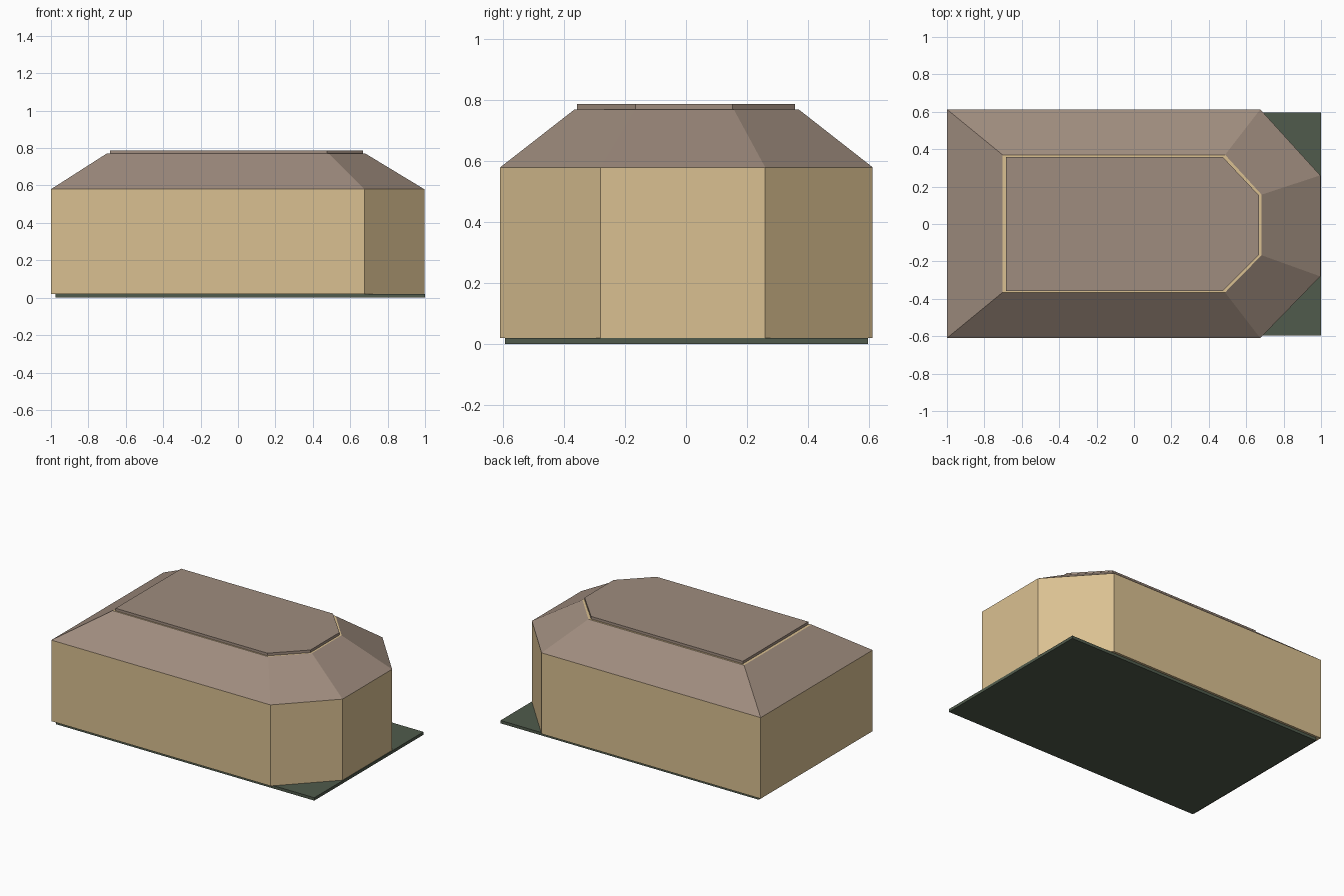
import bpy, bmesh

if "Cube" in bpy.data.objects:
    bpy.data.objects.remove(bpy.data.objects["Cube"])

def material(name, rgb):
    # sRGB 0-255 to linear
    lin = [((c / 255 + 0.055) / 1.055) ** 2.4 for c in rgb]
    m = bpy.data.materials.new(name)
    m.diffuse_color = (*lin, 1)
    m.use_nodes = True
    m.node_tree.nodes["Principled BSDF"].inputs["Base Color"].default_value = m.diffuse_color
    return m

tan = material("tan wall", (218, 192, 145))
brown = material("brown roof", (159, 140, 126))
green = material("dark green base", (80, 91, 76))

def loft(name, lower, z0, upper, z1, mats):
    """Solid between two matching outlines; second material goes on the top."""
    bm = bmesh.new()
    a = [bm.verts.new((x, y, z0)) for x, y in lower]
    b = [bm.verts.new((x, y, z1)) for x, y in upper]
    n = len(a)
    bm.faces.new(a[::-1])
    top = bm.faces.new(b)
    for i in range(n):
        j = (i + 1) % n
        bm.faces.new((a[i], a[j], b[j], b[i]))
    top.material_index = len(mats) - 1
    bmesh.ops.recalc_face_normals(bm, faces=bm.faces)
    me = bpy.data.meshes.new(name)
    bm.to_mesh(me)
    bm.free()
    for m in mats:
        me.materials.append(m)
    ob = bpy.data.objects.new(name, me)
    bpy.context.collection.objects.link(ob)
    return ob

def outline(x0, xc, x1, y0, ya, yb, y1):
    """Rectangle with its two right-hand corners cut off."""
    return [(x0, y0), (xc, y0), (x1, ya), (x1, yb), (xc, y1), (x0, y1)]

# ground slab
slab = [(-0.975, -0.595), (1, -0.595), (1, 0.597), (-0.975, 0.597)]
loft("base_slab", slab, 0, slab, 0.02, [green])

# walls with chamfered right end
eaves = outline(-1, 0.675, 0.996, -0.61, -0.28, 0.26, 0.613)
loft("walls", eaves, 0.02, eaves, 0.58, [tan])

# sloped roof, with a tan rim around the cap
rim = outline(-0.703, 0.487, 0.682, -0.366, -0.167, 0.157, 0.37)
loft("roof_slopes", eaves, 0.58, rim, 0.77, [brown, tan])

# flat raised cap
cap = outline(-0.685, 0.475, 0.669, -0.358, -0.165, 0.152, 0.358)
loft("roof_cap", cap, 0.77, cap, 0.788, [brown])
